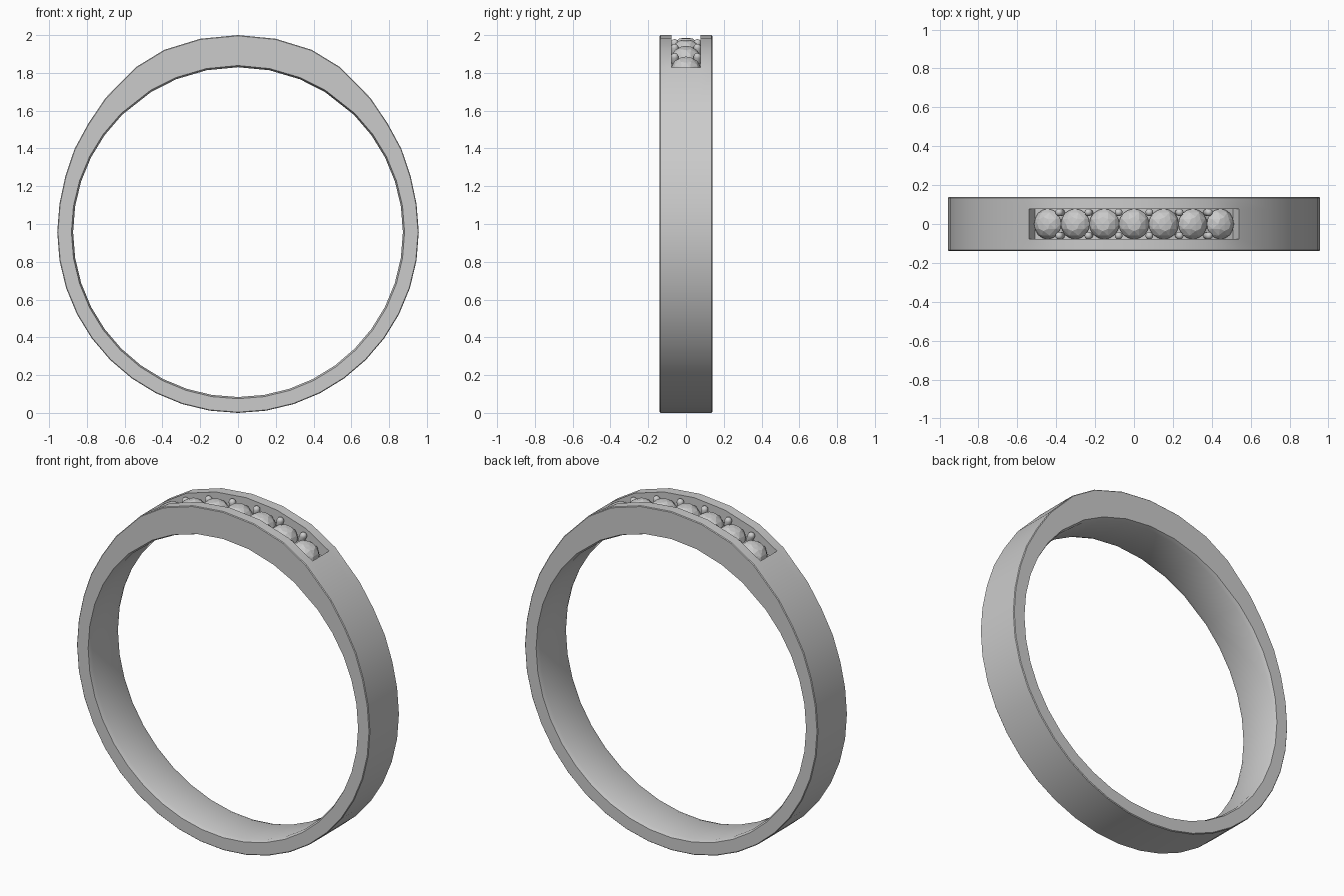
import bpy, bmesh
from math import sin, cos, radians, pi
from mathutils import Vector, Matrix

if "Cube" in bpy.data.objects:
    bpy.data.objects.remove(bpy.data.objects["Cube"])

CZ = 0.957          # height of the ring centre
END = 31.8          # half angle of the stone channel


def finish(name, bm, smooth=None):
    bmesh.ops.recalc_face_normals(bm, faces=bm.faces)
    me = bpy.data.meshes.new(name)
    bm.to_mesh(me)
    bm.free()
    ob = bpy.data.objects.new(name, me)
    bpy.context.collection.objects.link(ob)
    if smooth:
        bpy.context.view_layer.objects.active = ob
        ob.select_set(True)
        bpy.ops.object.shade_smooth_by_angle(angle=radians(smooth))
        ob.select_set(False)
    return ob


def seat(angle, r, y=0.0):
    """Frame on the ring, local z pointing radially outward."""
    a = radians(angle)
    return (Matrix.Translation((r * sin(a), y, CZ + r * cos(a)))
            @ Matrix.Rotation(a, 4, 'Y'))


# Band: half outline as (angle from top, outer radius, channel cut or not)
half = [(0, 1.043, 1), (11, 1.043, 1), (22, 1.041, 1), (END, 1.027, 1), (END, 1.027, 0),
        (44.6, 0.998, 0), (54, 0.979, 0), (63, 0.971, 0), (72, 0.961, 0)]
half += [(a, 0.957, 0) for a in range(81, 181, 9)]
outline = half + [(-a, r, c) for a, r, c in reversed(half[1:-1])]

bm = bmesh.new()
rings = []
for ang, ro, cut in outline:
    rf = 0.967 if cut else ro
    side = [(0.115, 0.873), (0.139, 0.882), (0.139, ro - 0.004), (0.135, ro),
            (0.077, ro), (0.077, rf)]
    section = side + [(-y, r) for y, r in reversed(side)]
    a = radians(ang)
    rings.append([bm.verts.new((r * sin(a), y, CZ + r * cos(a))) for y, r in section])
for i, ring in enumerate(rings):
    nxt = rings[(i + 1) % len(rings)]
    n = len(ring)
    for j in range(n):
        k = (j + 1) % n
        bm.faces.new((ring[j], ring[k], nxt[k], nxt[j]))
bmesh.ops.remove_doubles(bm, verts=bm.verts, dist=1e-5)
bmesh.ops.dissolve_degenerate(bm, edges=bm.edges, dist=1e-5)
finish("band", bm, 30)


# Faceted round stones
def stone(name, matrix):
    bm = bmesh.new()
    for n, r, z, off in ((16, 0.078, 0.0, 0), (8, 0.064, 0.026, 0.5), (8, 0.036, 0.046, 0)):
        for i in range(n):
            t = 2 * pi * (i + off) / n
            bm.verts.new((r * cos(t), r * sin(t), z))
    bm.verts.new((0, 0, 0.05))
    bm.verts.new((0, 0, -0.06))
    bmesh.ops.convex_hull(bm, input=bm.verts)
    bm.transform(matrix)
    finish(name, bm)


for i in range(-3, 4):
    stone(f"stone_{i + 4}", seat(i * 9, 0.979))

# Bead prongs between the stones
for i in range(6):
    for y in (-0.06, 0.06):
        bm = bmesh.new()
        bmesh.ops.create_uvsphere(bm, u_segments=12, v_segments=8, radius=0.02)
        for v in bm.verts:
            if v.co.z < -0.001:
                v.co = Vector((v.co.x, v.co.y, v.co.z * 3.0))
        bm.transform(seat((i - 2.5) * 9, 1.005, y))
        finish(f"prong_{i + 1}_{'front' if y < 0 else 'back'}", bm, 40)
